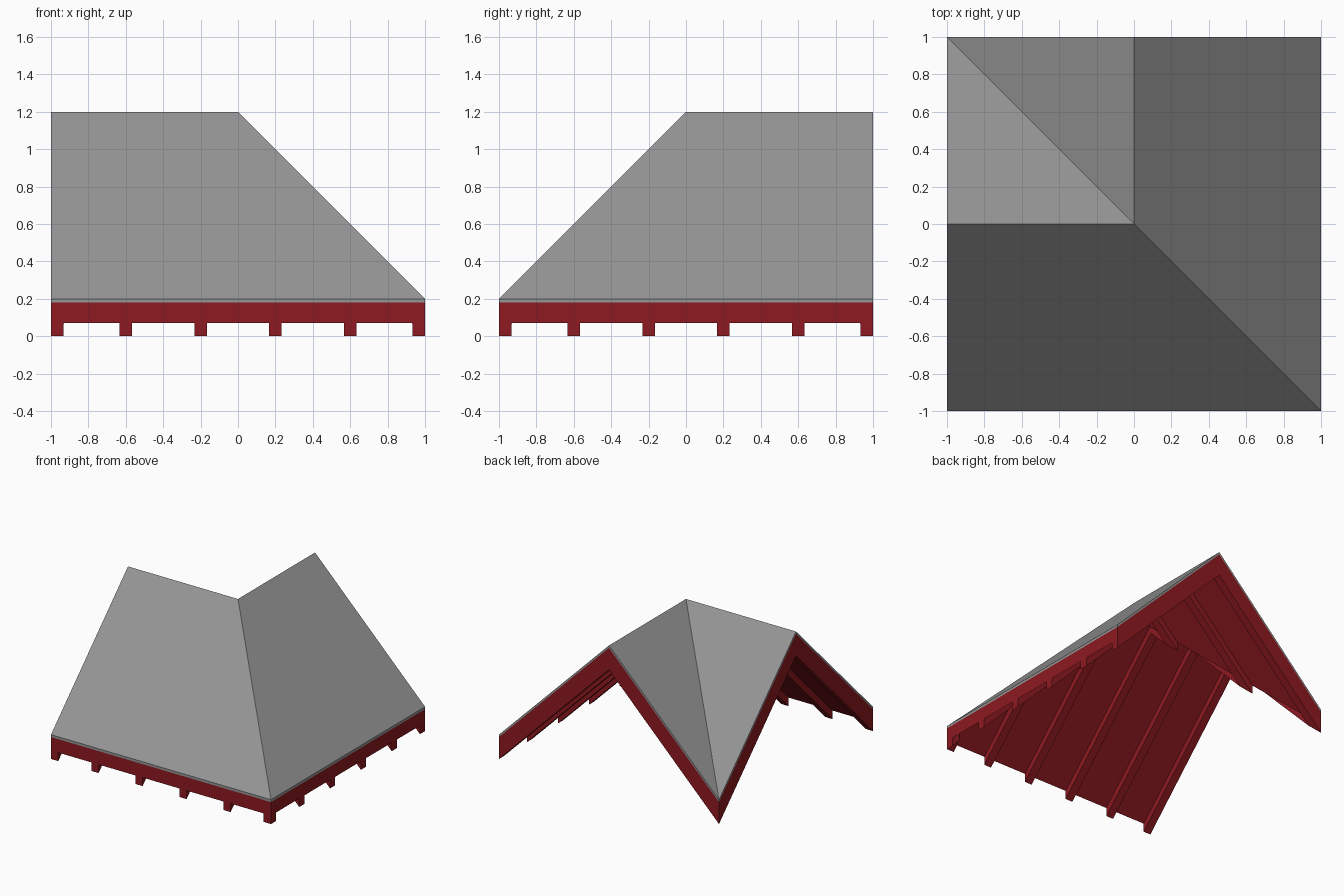
import bpy, bmesh

if "Cube" in bpy.data.objects:
    bpy.data.objects.remove(bpy.data.objects["Cube"])

RIDGE = 1.2
RAFTER_W = 0.066


def outer(x, y):
    return (x, y, RIDGE + y)


def inner(x, y):
    return (x, y, RIDGE - y)


def mirrored(poly):
    # reflect across the hip/valley line to get the second wing
    return [(-y, -x, z) for x, y, z in reversed(poly)]


def slab(name, polys, top, bottom, mat=None):
    """Sloping sheet of the given faces, thickened straight down."""
    bm = bmesh.new()
    for p in polys + [mirrored(q) for q in polys]:
        p = [v for i, v in enumerate(p) if v not in p[:i]]
        bm.faces.new([bm.verts.new((x, y, z + top)) for x, y, z in p])
    bmesh.ops.remove_doubles(bm, verts=bm.verts[:], dist=1e-5)
    faces = bm.faces[:]
    rim = [e for e in bm.edges if e.is_boundary]
    low = {v: bm.verts.new((v.co.x, v.co.y, v.co.z + bottom - top)) for v in bm.verts[:]}
    for f in faces:
        bm.faces.new([low[v] for v in reversed(f.verts)])
    for e in rim:
        a, b = e.verts
        bm.faces.new((a, b, low[b], low[a]))
    bmesh.ops.recalc_face_normals(bm, faces=bm.faces[:])
    me = bpy.data.meshes.new(name)
    bm.to_mesh(me)
    bm.free()
    ob = bpy.data.objects.new(name, me)
    bpy.context.collection.objects.link(ob)
    if mat:
        me.materials.append(mat)
    return ob


red = bpy.data.materials.new("red_wood")
red.diffuse_color = (0.27, 0.01, 0.015, 1)
red.use_nodes = True
red.node_tree.nodes["Principled BSDF"].inputs["Base Color"].default_value = red.diffuse_color
grey = bpy.data.materials.new("grey_roofing")
grey.diffuse_color = (0.3, 0.3, 0.3, 1)
grey.use_nodes = True
grey.node_tree.nodes["Principled BSDF"].inputs["Base Color"].default_value = grey.diffuse_color

# Main slopes of one wing: outer slope to the hip, inner slope to the valley
slopes = [
    [outer(*p) for p in ((-1, -1), (1, -1), (0, 0), (-1, 0))],
    [inner(*p) for p in ((-1, 0), (0, 0), (-1, 1))],
]
slab("roof_covering", slopes, 0, -0.02, grey)
slab("roof_deck", slopes, -0.02, -0.13, red)

# Rafters under every slope, mitred at hip, ridge and valley
strips = []
starts = [-1] + [c - RAFTER_W / 2 for c in (-0.6, -0.2, 0.2, 0.6)] + [1 - RAFTER_W]
for a in starts:
    b = a + RAFTER_W
    strips.append([outer(*p) for p in ((a, -1), (b, -1), (b, min(0, -b)), (a, min(0, -a)))])
    if b < 0:
        strips.append([inner(*p) for p in ((a, 0), (b, 0), (b, -b), (a, -a))])
slab("rafters", strips, -0.13, -0.2, red)
